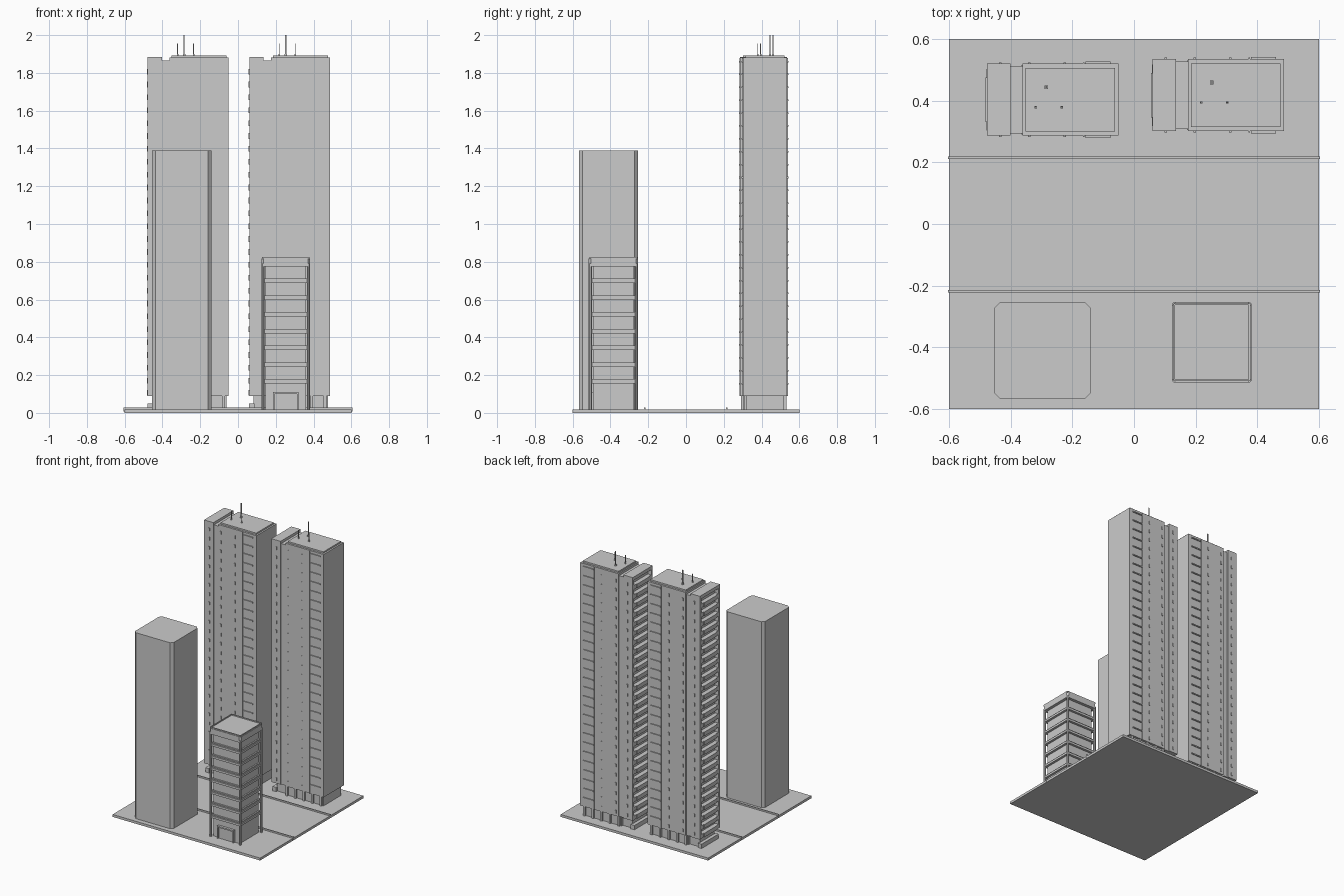
import bpy, bmesh

if "Cube" in bpy.data.objects:
    bpy.data.objects.remove(bpy.data.objects["Cube"])


def add_box(bm, x0, x1, y0, y1, z0, z1):
    r = bmesh.ops.create_cube(bm, size=1)
    for v in r["verts"]:
        v.co.x = x0 if v.co.x < 0 else x1
        v.co.y = y0 if v.co.y < 0 else y1
        v.co.z = z0 if v.co.z < 0 else z1


def finish(bm, name, loc=(0, 0, 0)):
    me = bpy.data.meshes.new(name)
    bm.to_mesh(me)
    bm.free()
    ob = bpy.data.objects.new(name, me)
    ob.location = loc
    bpy.context.collection.objects.link(ob)
    return ob


def boxes(name, items, loc=(0, 0, 0)):
    bm = bmesh.new()
    for b in items:
        add_box(bm, *b)
    return finish(bm, name, loc)


def chamfered(name, x0, x1, y0, y1, z0, z1, c):
    # block with cut vertical corners
    bm = bmesh.new()
    pts = [(x0 + c, y0), (x1 - c, y0), (x1, y0 + c), (x1, y1 - c),
           (x1 - c, y1), (x0 + c, y1), (x0, y1 - c), (x0, y0 + c)]
    f = bm.faces.new([bm.verts.new((x, y, z0)) for x, y in pts])
    r = bmesh.ops.extrude_face_region(bm, geom=[f])
    for v in r["geom"]:
        if isinstance(v, bmesh.types.BMVert):
            v.co.z = z1
    bmesh.ops.recalc_face_normals(bm, faces=bm.faces)
    return finish(bm, name)


# ground with two kerbs along the road
G = 0.018
boxes("ground", [(-.602, .602, -.602, .602, 0, G)])
boxes("kerbs", [(-.605, .605, y - .004, y + .004, .008, .029) for y in (-.218, .215)])


def tower(side, cx, cy):
    # local frame: x -.215..+.215, y -.117..+.117
    loc = (cx, cy, 0)
    levels = [.155 + .0682 * i for i in range(26)]
    boxes(side + "_tower_main", [(-.097, .215, -.117, .117, .09, 1.882)], loc)
    boxes(side + "_tower_link", [(-.14, -.09, -.11, .11, .09, 1.866)], loc)
    boxes(side + "_tower_roof", [(-.088, .203, -.103, .103, 1.88, 1.893)], loc)
    # recessed ground storey with piers
    base = [(-.11, .203, -.1, .1, G, .09), (-.19, -.11, -.085, .085, G, .09)]
    for s in (-1, 1):
        for x in (-.1, -.03, .04, .11, .18):
            base.append((x, x + .015, s * .105 - .008, s * .105 + .008, G, .09))
    base.append((-.215, -.185, -.1, .1, G, .05))
    boxes(side + "_tower_base", base, loc)
    # balcony wing: core, end walls, top block, parapets
    wing = [(-.185, -.137, -.117, .117, .09, 1.885),
            (-.213, -.185, -.117, -.1, .09, 1.885),
            (-.213, -.185, .1, .117, .09, 1.885),
            (-.213, -.185, -.1, .1, 1.86, 1.885)]
    boxes(side + "_tower_wing", wing, loc)
    balc = []
    for z in levels[:-1] + [.155 - .0682 + .004]:
        balc.append((-.213, -.185, -.1, .1, z, z + .03))
        balc.append((-.218, -.213, -.072, .072, z, z + .03))
    boxes(side + "_tower_balconies", balc, loc)
    # ledges, small windows and a fin on front and back faces
    ledges, windows = [], []
    for s in (-1, 1):
        y = s * .1185
        for z in levels:
            ledges.append((.108, .188, s * .119 - .005, s * .119 + .005, z - .004, z + .004))
            for x in (.04, -.075, -.17):
                windows.append((x - .004, x + .004, y - .003, y + .003, z - .045, z - .022))
        ledges.append((.1, .104, y - .003, y + .003, .09, 1.88))
    boxes(side + "_tower_ledges", ledges, loc)
    boxes(side + "_tower_windows", windows, loc)
    # roof masts
    bm = bmesh.new()
    for x, y, top, r in ((-.02, .041, 2.0, .003), (-.055, -.024, 1.955, .002),
                         (.03, -.024, 1.955, .002)):
        add_box(bm, x - r, x + r, y - r, y + r, 1.89, top)
        add_box(bm, x - 2 * r, x + 2 * r, y - 2 * r, y + 2 * r, 1.89, 1.9)
    finish(bm, side + "_tower_masts", loc)


tower("left", -.265, .404)
tower("right", .273, .419)

# plain front-left block
chamfered("plain_block", -.455, -.14, -.567, -.255, G, 1.39, .018)

# small block: core, corner columns, floor bands, parapet roof, door
X0, X1, Y0, Y1 = .124, .382, -.515, -.254
boxes("small_block_core", [(X0 + .022, X1 - .022, Y0 + .022, Y1 - .022, G, .78)])
w = .017
for i, x in enumerate((X0, X1 - w)):
    for j, y in enumerate((Y0, Y1 - w)):
        chamfered(f"corner_column_{i}{j}", x, x + w, y, y + w, G, .79, .005)
bands = []
for i in range(7):
    z = .775 - .0885 * i - .0885
    bands.append((X0 + .005, X1 - .005, Y0 + .005, Y1 - .005, z, z + .016))
    bands.append((X0 + .012, X1 - .012, Y0 + .012, Y1 - .012, z + .016, z + .024))
boxes("small_block_floor_bands", bands)
chamfered("small_block_top", X0, X1, Y0, Y1, .775, .818, .012)
rim = .01
boxes("small_block_parapet", [
    (X0 + .004, X1 - .004, Y0 + .004, Y0 + rim, .815, .826),
    (X0 + .004, X1 - .004, Y1 - rim, Y1 - .004, .815, .826),
    (X0 + .004, X0 + rim, Y0 + rim, Y1 - rim, .815, .826),
    (X1 - rim, X1 - .004, Y0 + rim, Y1 - rim, .815, .826)])
boxes("entrance", [(.186, .194, Y0 + .004, Y0 + .024, G, .11),
                   (.312, .32, Y0 + .004, Y0 + .024, G, .11),
                   (.194, .312, Y0 + .004, Y0 + .024, .1, .11),
                   (.194, .312, Y0 + .014, Y0 + .024, G, .1)])
